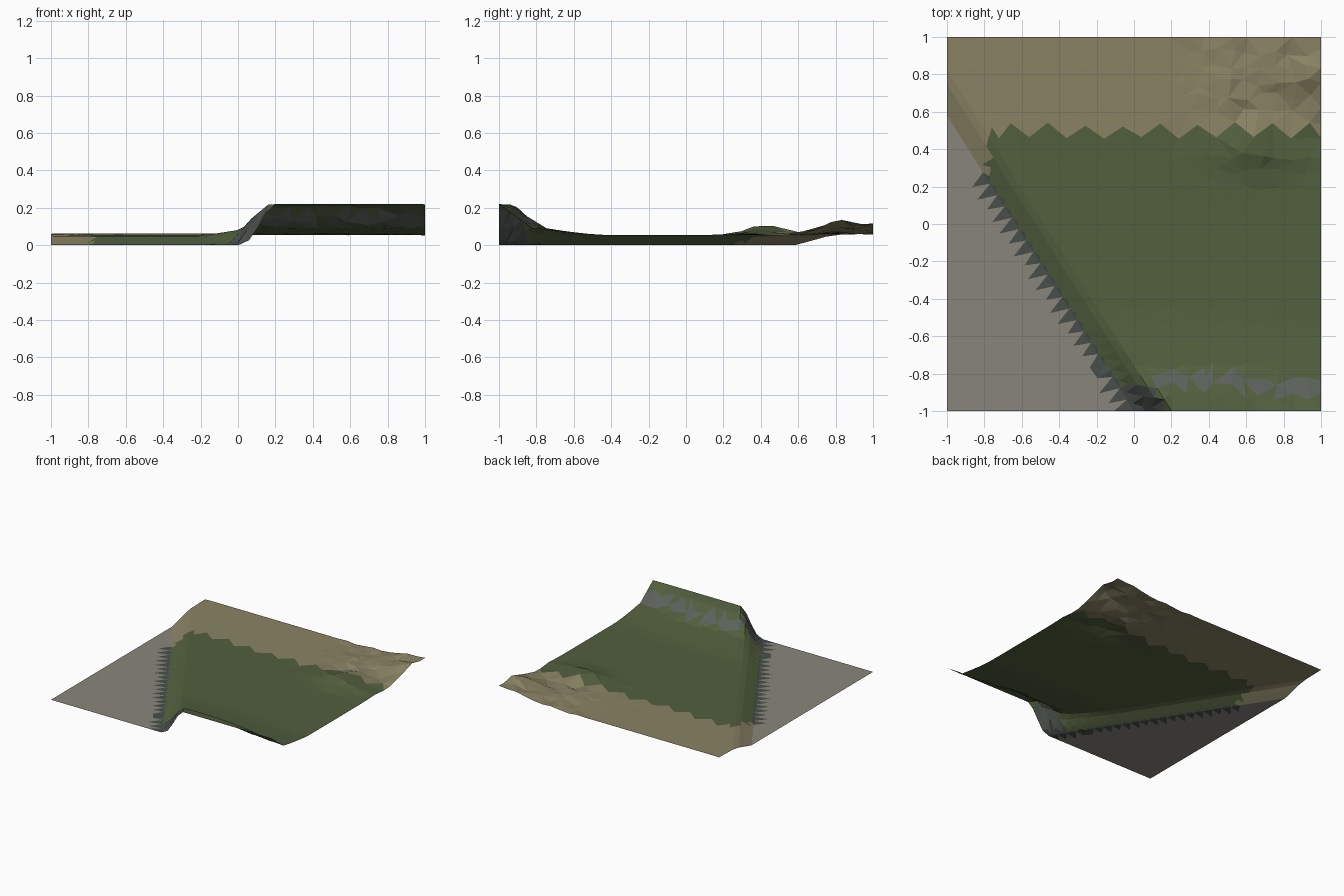
import bpy, math, random
from mathutils import Vector
from mathutils.geometry import delaunay_2d_cdt

if "Cube" in bpy.data.objects:
    bpy.data.objects.remove(bpy.data.objects["Cube"])

random.seed(4)
START = Vector((-1.0, 0.58))                     # bank line, left edge to front edge
ALONG = Vector((1.0, -1.58)).normalized()
ACROSS = Vector((1.58, 1.0)).normalized()        # points uphill, away from the flat plain
LENGTH = math.hypot(1.0, 1.58)


def ramp(a, b, v):
    t = max(0.0, min(1.0, (v - a) / (b - a)))
    return t * t * (3 - 2 * t)


def bump(x, y, cx, cy, sx, sy, h):
    return h * math.exp(-((x - cx) / sx) ** 2 - ((y - cy) / sy) ** 2)


def bank_dist(x, y):
    return (Vector((x, y)) - START).dot(ACROSS)


def cliff_shift(x):
    return -0.06 * ramp(0.4, 1.0, x)


def height(x, y):
    d = bank_dist(x, y)
    if d <= 1e-4:
        return 0.0
    z = 0.055 * ramp(-0.02, 0.13, d) + 0.008 * ramp(0.4, 1.0, y) * ramp(0.05, 0.3, d)
    # front ridge: crest, steep drop, long foot slope
    s = y - cliff_shift(x)
    ridge = 0.12 * (1 - ramp(-0.95, -0.76, s)) + 0.045 * (1 - ramp(-0.9, -0.42, s))
    z += ridge * ramp(0.04, 0.175, d)
    # hills at the back right
    z += bump(x, y, 0.66, 0.41, 0.22, 0.12, 0.05)
    z += bump(x, y, 1.0, 0.80, 0.20, 0.12, 0.065)
    z += bump(x, y, 0.95, 1.02, 0.25, 0.13, 0.05)
    z += bump(x, y, 0.5, 0.75, 0.15, 0.1, 0.015)
    rough = ramp(0.1, 0.5, x) * ramp(0.15, 0.45, y)
    return z + rough * random.uniform(-0.009, 0.009)


# scattered ground points, denser rows along the bank and the grass edge
pts = []


def add(x, y):
    if abs(x) <= 1.0 and abs(y) <= 1.0:
        pts.append(Vector((x, y)))


N = 25
for i in range(N + 1):
    for j in range(N + 1):
        x, y = -1 + 2 * i / N, -1 + 2 * j / N
        if 0 < i < N:
            x += random.uniform(-0.025, 0.025)
        if 0 < j < N:
            y += random.uniform(-0.025, 0.025)
        corner = i in (0, N) and j in (0, N)
        d = bank_dist(x, y)
        near_bank = -0.12 < d < 0.2
        near_edge = 0.40 < y < 0.60 and d > 0
        if corner or not (near_bank or near_edge):
            add(x, y)

for k, d in enumerate((-0.09, 0.0, 0.018, 0.05, 0.09, 0.13, 0.17)):
    for i in range(-6, 33):
        t = LENGTH * (i + 0.5 * (k % 2 == 0)) / 26
        wob = random.uniform(-0.02, 0.02) if d < 0 else 0
        p = START + ALONG * t + ACROSS * (d + wob)
        if abs(p.x) < 0.985 and abs(p.y) < 0.985:
            add(p.x, p.y)
    left = START.y + d / ACROSS.y                # row ends on the square's border
    add(-1.0, left)
    add(d / ACROSS.x, -1.0)

for i in range(12):
    for x, y in ((-0.76 + 0.2 * i, 0.465), (-0.66 + 0.2 * i, 0.53)):
        if x < 0.96 and bank_dist(x, y) > 0.19:
            add(x, y + random.uniform(-0.015, 0.015))
add(1.0, 0.46)
add(1.0, 0.54)

verts2, _, tris, *_ = delaunay_2d_cdt(pts, [], [], 0, 1e-5)
verts = [(v.x, v.y, height(v.x, v.y)) for v in verts2]


def kind(tri):
    x = sum(verts[i][0] for i in tri) / 3
    y = sum(verts[i][1] for i in tri) / 3
    d = bank_dist(x, y)
    s = y - cliff_shift(x)
    if d < 0:
        return "bank_rock" if d > -0.05 and y < 0.27 else "flat_plain"
    if d < 0.016 and y < 0.27:
        return "bank_rock"
    if x < 0.2 and y < -0.87 and d < 0.15:
        return "bank_rock"
    if y > 0.5 or x < -0.78:
        return "dry_ground"
    if x > 0.1 and -0.87 < s < -0.79 and d > 0.13:
        return "cliff_rock"
    return "grass"


COLOURS = {
    "flat_plain": (0.25, 0.24, 0.195, 1),
    "bank_rock": (0.065, 0.078, 0.068, 1),
    "cliff_rock": (0.105, 0.12, 0.105, 1),
    "dry_ground": (0.25, 0.225, 0.125, 1),
    "grass": (0.085, 0.115, 0.048, 1),
}

# one object per kind of ground
for name, colour in COLOURS.items():
    faces = [t for t in tris if kind(t) == name]
    used = sorted({i for t in faces for i in t})
    index = {v: n for n, v in enumerate(used)}
    mesh = bpy.data.meshes.new(name)
    mesh.from_pydata([verts[i] for i in used], [], [[index[i] for i in t] for t in faces])
    mat = bpy.data.materials.new(name)
    mat.diffuse_color = colour
    mat.use_nodes = True
    mat.node_tree.nodes["Principled BSDF"].inputs["Base Color"].default_value = mat.diffuse_color
    mesh.materials.append(mat)
    bpy.context.collection.objects.link(bpy.data.objects.new(name, mesh))
